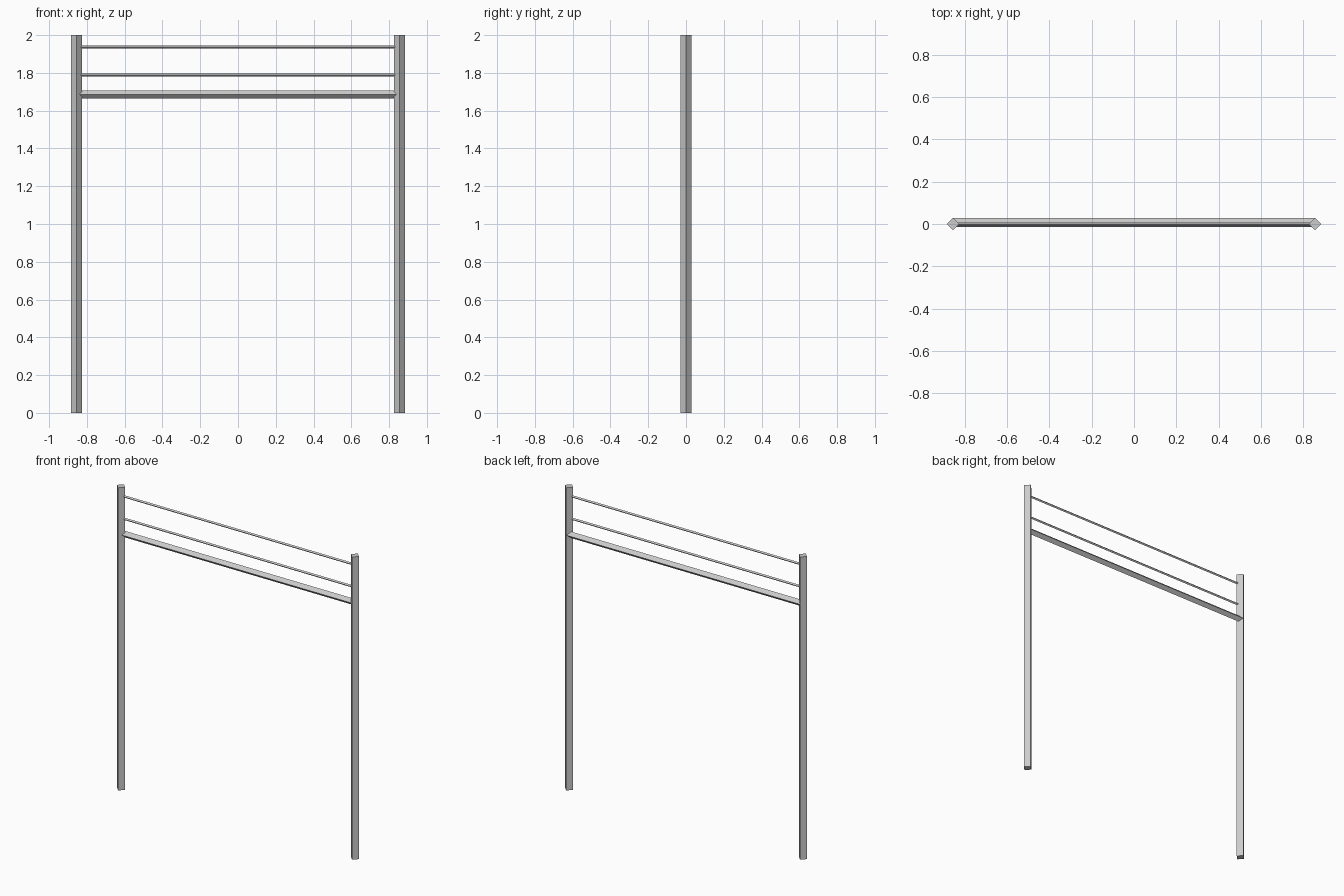
import bpy
import math
from mathutils import Matrix

cube = bpy.data.objects.get("Cube")
if cube:
    bpy.data.objects.remove(cube, do_unlink=True)

grey = bpy.data.materials.new("plain_grey")
grey.use_nodes = True
colour = (0.6, 0.6, 0.6, 1)
grey.diffuse_color = colour
grey.node_tree.nodes["Principled BSDF"].inputs["Base Color"].default_value = colour


def bar(name, radius, length, centre, along_x=False):
    """Square bar standing on its corner, flat shaded."""
    bpy.ops.mesh.primitive_cylinder_add(vertices=4, radius=radius, depth=length)
    ob = bpy.context.object
    ob.name = name
    if along_x:
        ob.data.transform(Matrix.Rotation(math.pi / 2, 4, "Y"))
    ob.location = centre
    ob.data.materials.append(grey)
    return ob


POST_X = 0.855

# Upright posts, diagonal to the front
for side, name in ((1, "left_post"), (-1, "right_post")):
    bar(name, 0.03, 2.0, (side * POST_X, 0, 1.0))

# Crossbar, set slightly behind the centre line
bar("crossbar", 0.0215, 2 * POST_X, (0, 0.007, 1.686), along_x=True)

# Thin rails above the crossbar
for name, z in (("lower_rail", 1.79), ("upper_rail", 1.938)):
    bar(name, 0.008, 2 * POST_X, (0, 0, z), along_x=True)
